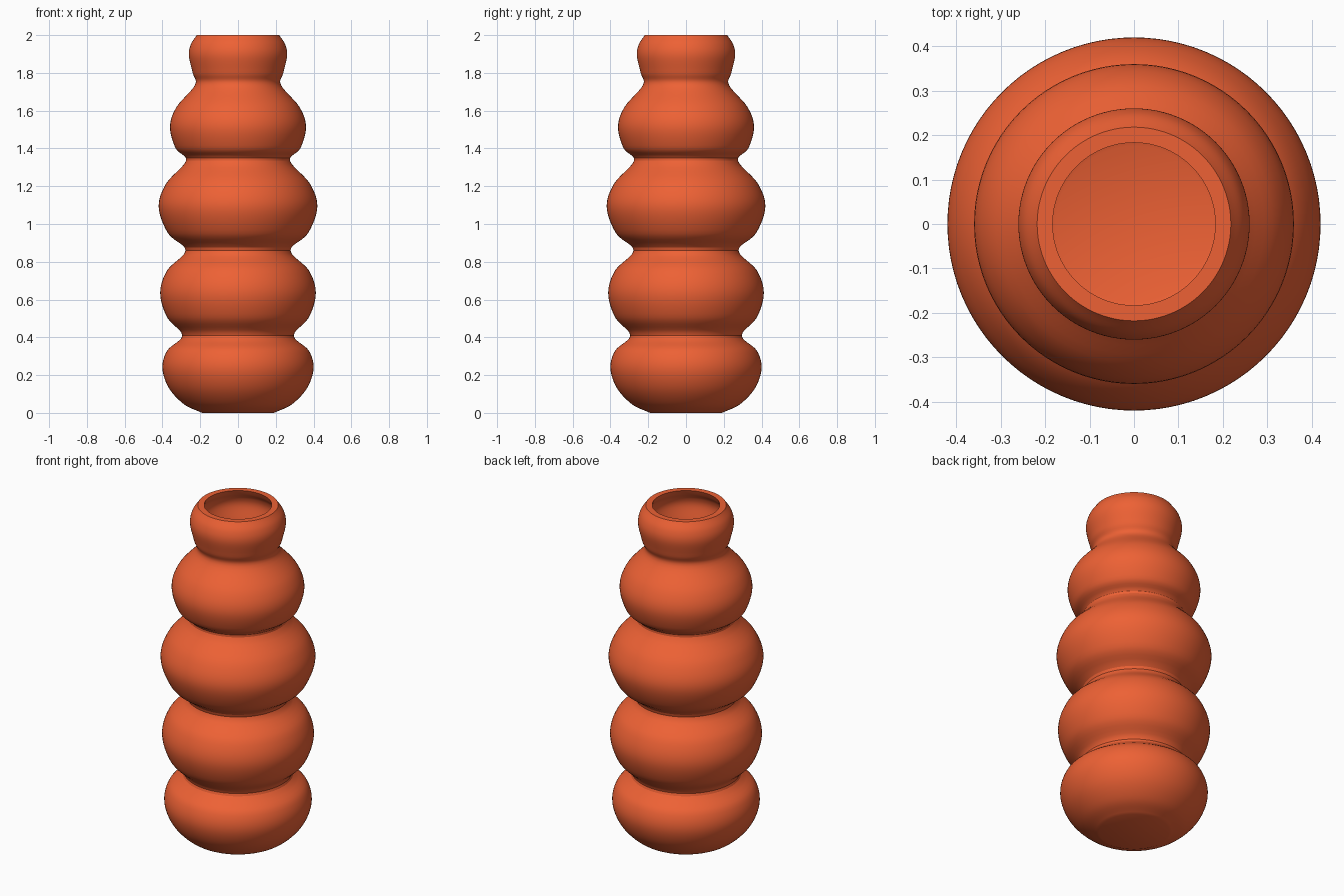
import bpy, bmesh
from math import tau, radians
from mathutils import Vector

cube = bpy.data.objects.get("Cube")
if cube:
    bpy.data.objects.remove(cube, do_unlink=True)

WALL = 0.035
SEGMENTS = 96

# Outer silhouette as (radius, height): five stacked bulges with pinched necks
KEYS = [(0.19, 0), (0.285, 0.045), (0.365, 0.13), (0.40, 0.235), (0.375, 0.33),
        (0.295, 0.41), (0.375, 0.505), (0.412, 0.635), (0.375, 0.755),
        (0.278, 0.86), (0.37, 0.95), (0.42, 1.09), (0.38, 1.215),
        (0.275, 1.335), (0.33, 1.40), (0.36, 1.515), (0.325, 1.62),
        (0.228, 1.735), (0.24, 1.80), (0.26, 1.89), (0.25, 1.95), (0.218, 2)]


def smooth_path(keys, steps=6):
    """Catmull-Rom curve through the key points."""
    p = [Vector(k) for k in keys]
    p = [2 * p[0] - p[1]] + p + [2 * p[-1] - p[-2]]
    path = []
    for a, b, c, d in zip(p, p[1:], p[2:], p[3:]):
        for i in range(steps):
            t = i / steps
            path.append(0.5 * (2 * b + (c - a) * t + (2 * a - 5 * b + 4 * c - d) * t ** 2
                               + (3 * b - a - 3 * c + d) * t ** 3))
    return path + [p[-2]]


def inset_path(path, depth):
    """Offset the outer wall towards the inside."""
    result = []
    for i, point in enumerate(path):
        tangent = path[min(i + 1, len(path) - 1)] - path[max(i - 1, 0)]
        normal = Vector((-tangent.y, tangent.x)).normalized()
        result.append(point + normal * depth)
    return result


# Closed section: base centre, outer wall, flat rim, inner wall, floor centre
outer = smooth_path(KEYS)
inner = inset_path(outer, WALL)
inner[-1] = Vector((outer[-1].x - WALL, outer[-1].y))
section = [Vector((0, 0))] + outer + inner[::-1] + [Vector((0, inner[0].y))]

# Revolve the section around z
bm = bmesh.new()
verts = [bm.verts.new((p.x, 0, p.y)) for p in section]
edges = [bm.edges.new(pair) for pair in zip(verts, verts[1:])]
bmesh.ops.spin(bm, geom=verts + edges, cent=(0, 0, 0), axis=(0, 0, 1),
               angle=tau, steps=SEGMENTS, use_duplicate=False)
bmesh.ops.remove_doubles(bm, verts=bm.verts[:], dist=0.0001)
bmesh.ops.recalc_face_normals(bm, faces=bm.faces[:])
mesh = bpy.data.meshes.new("vase_body")
bm.to_mesh(mesh)
bm.free()
vase = bpy.data.objects.new("vase_body", mesh)
bpy.context.collection.objects.link(vase)

# Orange glaze
glaze = bpy.data.materials.new("orange_glaze")
glaze.use_nodes = True
color = (0.85, 0.12, 0.035, 1)
glaze.diffuse_color = color
shader = next(n for n in glaze.node_tree.nodes if n.type == "BSDF_PRINCIPLED")
shader.inputs["Base Color"].default_value = color
mesh.materials.append(glaze)

# Smooth walls, crisp base and rim edges
bpy.ops.object.select_all(action="DESELECT")
vase.select_set(True)
bpy.context.view_layer.objects.active = vase
bpy.ops.object.shade_smooth_by_angle(angle=radians(24))
